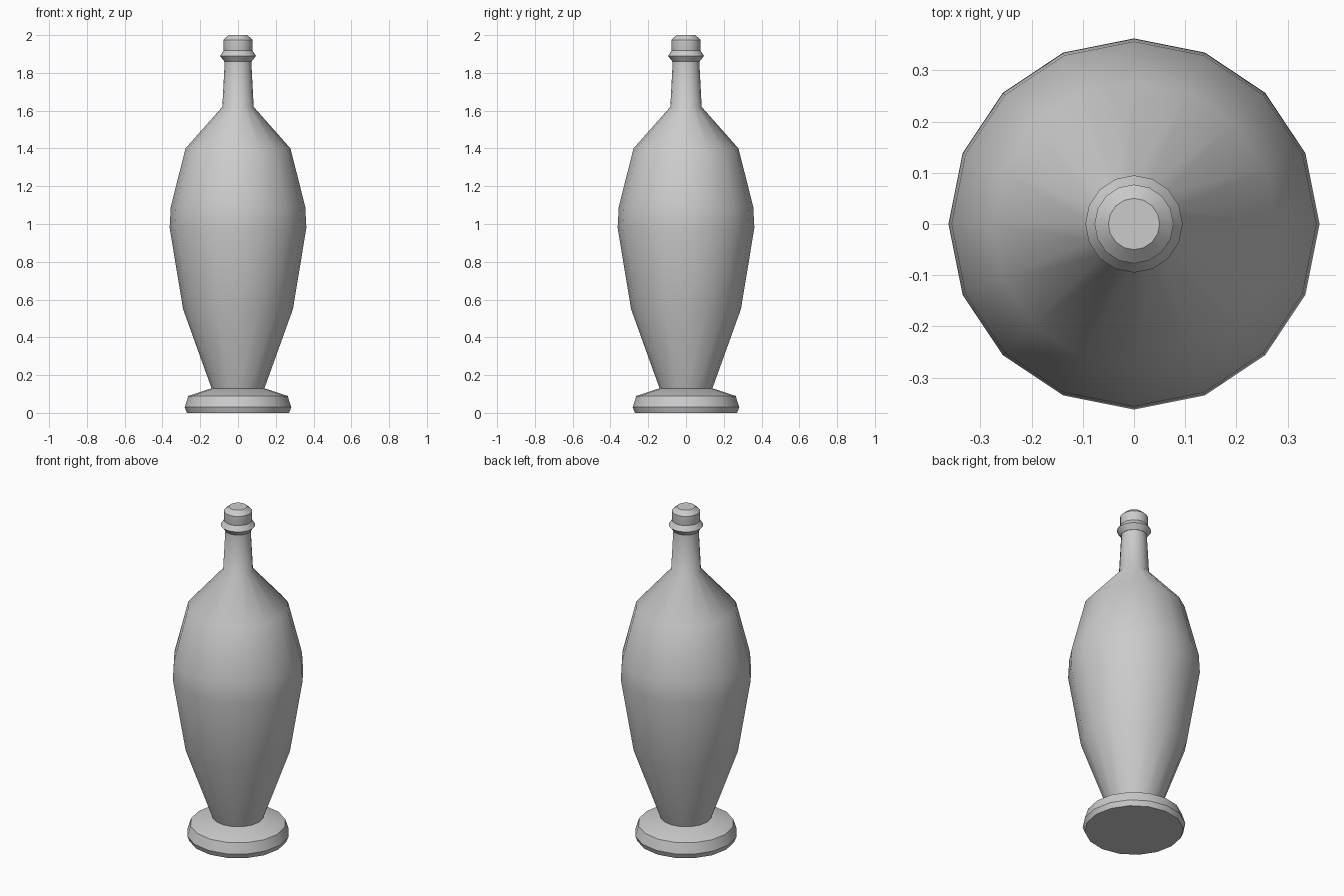
import bpy
import bmesh
import math

cube = bpy.data.objects.get("Cube")
if cube:
    bpy.data.objects.remove(cube, do_unlink=True)

SIDES = 16

grey = bpy.data.materials.new("plain_grey")
grey.use_nodes = True
colour = (0.6, 0.6, 0.6, 1)
grey.diffuse_color = colour
grey.node_tree.nodes["Principled BSDF"].inputs["Base Color"].default_value = colour


def lathe(name, profile, sharp_angle):
    """Turn a (radius, height) profile round the z axis and close both ends."""
    bm = bmesh.new()
    rings = []
    for r, z in profile:
        turns = [2 * math.pi * i / SIDES for i in range(SIDES)]
        rings.append([bm.verts.new((r * math.cos(a), r * math.sin(a), z)) for a in turns])
    for low, high in zip(rings, rings[1:]):
        for i in range(SIDES):
            j = (i + 1) % SIDES
            bm.faces.new((low[i], low[j], high[j], high[i]))
    bm.faces.new(rings[0][::-1])
    bm.faces.new(rings[-1])
    mesh = bpy.data.meshes.new(name)
    bm.to_mesh(mesh)
    bm.free()
    mesh.materials.append(grey)
    obj = bpy.data.objects.new(name, mesh)
    bpy.context.collection.objects.link(obj)
    bpy.ops.object.select_all(action="DESELECT")
    obj.select_set(True)
    bpy.context.view_layer.objects.active = obj
    bpy.ops.object.shade_smooth_by_angle(angle=math.radians(sharp_angle))
    return obj


# Round foot with a bevelled lower rim and sloping top
lathe("foot", [(0.27, 0), (0.282, 0.03), (0.263, 0.09), (0.14, 0.13)], 30)

# Swelling body running smoothly into the neck
lathe("body_and_neck", [(0.14, 0.13), (0.291, 0.55), (0.362, 0.98), (0.356, 1.09),
                        (0.278, 1.4), (0.083, 1.62), (0.07, 1.87)], 50)

# Collar below the stopper
lathe("collar", [(0.072, 1.86), (0.095, 1.89), (0.075, 1.92)], 40)

# Stopper with a domed top
lathe("stopper", [(0.075, 1.915), (0.077, 1.925), (0.077, 1.975), (0.05, 2.0)], 35)
